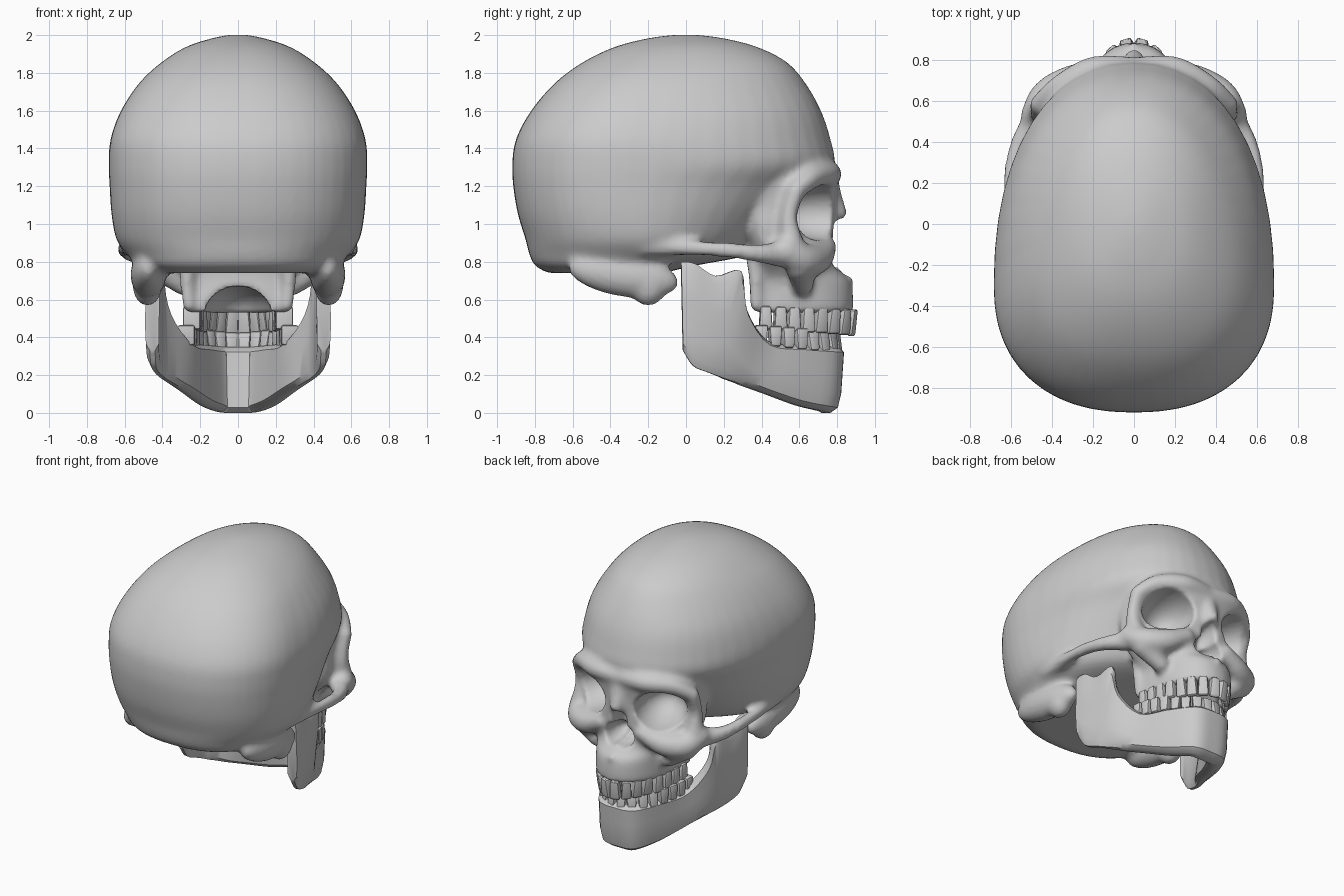
import bpy, bmesh, math
from mathutils import Vector, Matrix

if "Cube" in bpy.data.objects:
    bpy.data.objects.remove(bpy.data.objects["Cube"])


def catmull(rows, n):
    """Smoothly interpolate a list of number rows, n steps per span."""
    out = []
    for i in range(len(rows) - 1):
        p = [rows[max(0, min(len(rows) - 1, i + k))] for k in (-1, 0, 1, 2)]
        for s in range(n):
            t = s / n
            out.append([b + 0.5 * t * (c - a + t * (2 * a - 5 * b + 4 * c - d + t * (3 * (b - c) + d - a)))
                        for a, b, c, d in zip(*p)])
    return out + [list(rows[-1])]


def skin(bm, rings):
    """Closed surface through a row of rings."""
    vs = [[bm.verts.new(p) for p in r] for r in rings]
    n = len(vs[0])
    for a, b in zip(vs, vs[1:]):
        for i in range(n):
            j = (i + 1) % n
            bm.faces.new((a[i], a[j], b[j], b[i]))
    bm.faces.new(vs[0][::-1])
    bm.faces.new(vs[-1])


def section(z, yb, yf, w, ym, ef, n=48, eb=2.3):
    """Horizontal superellipse slice with its own front and back halves."""
    ring = []
    for i in range(n):
        a = 2 * math.pi * i / n
        s, c = math.sin(a), math.cos(a)
        e = ef if c > 0 else eb
        x = math.copysign(abs(s) ** (2 / e), s) * w
        y = ym + (yf - ym if c > 0 else yb - ym) * abs(c) ** (2 / e)
        if c <= 0:
            y = ym - (ym - yb) * abs(c) ** (2 / e)
        ring.append((x, y, z))
    return ring


def tube(bm, pts, side=1, n=14):
    """Round bar through (x, y, z, radius) points."""
    rows = catmull([(x * side, y, z, r) for x, y, z, r in pts], 5)
    ps = [Vector(r[:3]) for r in rows]
    rings = []
    for i, p in enumerate(ps):
        t = (ps[min(i + 1, len(ps) - 1)] - ps[max(i - 1, 0)]).normalized()
        u = t.orthogonal().normalized() if i == 0 else (u - t * u.dot(t)).normalized()
        v = t.cross(u)
        rings.append([p + rows[i][3] * (u * math.cos(2 * math.pi * k / n) + v * math.sin(2 * math.pi * k / n))
                      for k in range(n)])
    skin(bm, rings)
    ball(bm, ps[0], [rows[0][3]] * 3)
    ball(bm, ps[-1], [rows[-1][3]] * 3)


def ball(bm, c, r, turn=0.0, tilt=0.0):
    m = (Matrix.Translation(Vector(c)) @ Matrix.Rotation(turn, 4, 'Z') @ Matrix.Rotation(tilt, 4, 'X')
         @ Matrix.Diagonal((*r, 1)))
    bmesh.ops.create_uvsphere(bm, u_segments=28, v_segments=18, radius=1, matrix=m)


def to_object(bm, name):
    bmesh.ops.recalc_face_normals(bm, faces=bm.faces)
    me = bpy.data.meshes.new(name)
    bm.to_mesh(me)
    bm.free()
    ob = bpy.data.objects.new(name, me)
    bpy.context.collection.objects.link(ob)
    return ob


def smooth(ob, deg):
    bpy.ops.object.select_all(action='DESELECT')
    ob.select_set(True)
    bpy.context.view_layer.objects.active = ob
    bpy.ops.object.shade_smooth_by_angle(angle=math.radians(deg))


# Braincase: z, back y, front y, half width, y of widest point, front roundness
bm = bmesh.new()
brain = [(.74, -.73, -.12, .42, -.40, 2.0), (.78, -.80, .05, .52, -.35, 1.9), (.84, -.83, .35, .59, -.25, 1.8),
         (.92, -.85, .45, .645, -.25, 1.8), (1.05, -.89, .56, .67, -.28, 1.9), (1.2, -.915, .70, .68, -.3, 2.0),
         (1.32, -.92, .785, .685, -.3, 2.2), (1.45, -.90, .765, .675, -.3, 2.2), (1.6, -.82, .715, .62, -.25, 2.2),
         (1.75, -.69, .63, .52, -.18, 2.1), (1.86, -.54, .53, .40, -.1, 2.1), (1.94, -.37, .37, .27, -.03, 2.0),
         (1.985, -.19, .19, .13, 0, 2.0), (2.002, -.05, .05, .04, 0, 2.0)]
skin(bm, [section(*r) for r in catmull(brain, 4)])

# Face core, upper jaw up to the brow
face = [(.53, .34, .885, .275, .42, 2.2), (.62, .35, .885, .275, .42, 2.2), (.70, .36, .87, .28, .42, 2.2),
        (.76, .36, .81, .32, .42, 2.1), (.85, .34, .785, .41, .42, 2.1), (.95, .30, .785, .45, .42, 2.1),
        (1.1, .25, .79, .45, .42, 2.2), (1.25, .2, .81, .46, .42, 2.2), (1.34, .1, .77, .44, .40, 2.2)]
skin(bm, [section(*r) for r in catmull(face, 4)])

# Nasal bridge and spine
tube(bm, [(0, .74, 1.22, .07), (0, .77, 1.14, .06), (0, .805, 1.06, .05)])
tube(bm, [(0, .82, .68, .04), (0, .88, .71, .02)])

for s in (1, -1):
    # Brow ridge, outer eye rim, cheekbone
    tube(bm, [(.03, .765, 1.26, .055), (.2, .755, 1.265, .065), (.36, .67, 1.25, .06), (.46, .585, 1.18, .05)], s)
    tube(bm, [(.46, .585, 1.18, .05), (.465, .545, 1.04, .045), (.46, .56, .9, .065)], s)
    tube(bm, [(.48, .53, .86, .075), (.42, .62, .81, .09), (.30, .70, .82, .08), (.17, .75, .88, .05)], s)
    tube(bm, [(.42, .60, .78, .08), (.29, .62, .68, .06)], s)
    # Cheek arch, plates behind the palate
    tube(bm, [(.48, .50, .84, .07), (.56, .38, .845, .05), (.595, .24, .86, .042),
              (.60, .08, .87, .04), (.58, -.08, .88, .05), (.57, -.22, .88, .05)], s)
    tube(bm, [(.26, .37, .57, .035), (.27, .37, .7, .04), (.26, .36, .86, .05)], s)
    # Bump behind the ear with the ridge leading to it
    ball(bm, (s * .475, -.33, .73), (.095, .3, .115), 0, math.radians(-9))
    ball(bm, (s * .48, -.2, .68), (.08, .1, .115))
skull = to_object(bm, "skull")


def modify(kind, **kw):
    m = skull.modifiers.new(kind.lower(), kind)
    for k, v in kw.items():
        setattr(m, k, v)


modify('REMESH', mode='VOXEL', voxel_size=.018, use_smooth_shade=True)
modify('SMOOTH', factor=.5, iterations=5)

# Cutters: eye sockets, nose opening, palate
holes = [((.30, .74, 1.06), (.18, .29, .148), -20), ((-.30, .74, 1.06), (.18, .29, .148), 20),
         ((.045, .80, .835), (.07, .2, .075), 0), ((-.045, .80, .835), (.07, .2, .075), 0),
         ((0, .82, .91), (.065, .17, .12), 0), ((0, .48, .51), (.19, .32, .17), 0)]
cutters = []
for c, r, a in holes:
    bm = bmesh.new()
    ball(bm, c, r, math.radians(a))
    cut = to_object(bm, "hole_cutter")
    cut.hide_render = True
    cutters.append(cut)
    modify('BOOLEAN', operation='DIFFERENCE', object=cut)
modify('REMESH', mode='VOXEL', voxel_size=.016, use_smooth_shade=True)
modify('SMOOTH', factor=.5, iterations=3)
final = bpy.data.meshes.new_from_object(skull.evaluated_get(bpy.context.evaluated_depsgraph_get()))
skull.modifiers.clear()
skull.data = final
for cut in cutters:
    bpy.data.objects.remove(cut)
smooth(skull, 50)

# Lower jaw: outer bottom point, outer top point, thickness, from chin to rear edge
half = [(0, .80, 0, 0, .84, .35, .12), (.13, .775, .005, .14, .81, .35, .12), (.23, .61, .04, .245, .64, .36, .11),
        (.34, .39, .12, .325, .45, .38, .10), (.40, .27, .165, .42, .335, .55, .08), (.435, .19, .19, .455, .30, .75, .065),
        (.46, .12, .215, .475, .16, .725, .06), (.48, .04, .25, .485, .05, .79, .065), (.488, -.015, .33, .485, -.025, .80, .07)]
path = [r for r in half[::-1]] + [(-r[0], r[1], r[2], -r[3], *r[4:]) for r in half[1:]]
rows = catmull(path, 4)
shape = [(0, .3), (.08, 0), (.3, -.08), (.6, -.04), (.92, 0), (1, .3), (1, .7), (.92, 1), (.5, 1), (.08, 1), (0, .7)]
mids = [Vector(((r[0] + r[3]) / 2, (r[1] + r[4]) / 2)) for r in rows]
rings = []
for i, r in enumerate(rows):
    t = (mids[min(i + 1, len(mids) - 1)] - mids[max(i - 1, 0)]).normalized()
    inward = Vector((-t.y, t.x, 0))
    lo, hi = Vector(r[:3]), Vector(r[3:6])
    rings.append([lo.lerp(hi, h) + inward * d * r[6] for h, d in shape])
bm = bmesh.new()
skin(bm, rings)
smooth(to_object(bm, "lower_jaw"), 40)


def teeth(name, count, a, b, y0, z, z_rise, height, up):
    """Row of bevelled blocks evenly spaced on a half-ellipse arch."""
    pts = [Vector((a * math.sin(t), y0 + b * math.cos(t), 0))
           for t in [math.pi * (k / 400 - .5) * .98 for k in range(401)]]
    length = [0]
    for p, q in zip(pts, pts[1:]):
        length.append(length[-1] + (q - p).length)
    step = length[-1] / count
    bm = bmesh.new()
    for k in range(count):
        i = min(range(401), key=lambda j: abs(length[j] - (k + .5) * step))
        t = pts[min(i + 1, 400)] - pts[max(i - 1, 0)]
        back = abs(2 * (k + .5) / count - 1)
        one = bmesh.new()
        bmesh.ops.create_cube(one, size=1)
        for v in one.verts:
            if v.co.z * up < 0:
                v.co.x *= .78
            elif back < .5:
                v.co.y *= .45
        bmesh.ops.bevel(one, geom=one.edges[:], offset=.14, segments=2, profile=.5, affect='EDGES')
        m = (Matrix.Translation((pts[i].x, pts[i].y, z + z_rise * back))
             @ Matrix.Rotation(math.atan2(t.y, t.x), 4, 'Z')
             @ Matrix.Diagonal((step * .97, .06 + .035 * back, height * (1 - .12 * back), 1)))
        one.transform(m)
        me = bpy.data.meshes.new("tooth")
        one.to_mesh(me)
        one.free()
        bm.from_mesh(me)
        bpy.data.meshes.remove(me)
    smooth(to_object(bm, name), 35)


# Teeth
teeth("upper_teeth", 16, .245, .51, .37, .475, .03, .14, -1)
teeth("lower_teeth", 16, .275, .45, .35, .365, .05, .12, 1)
